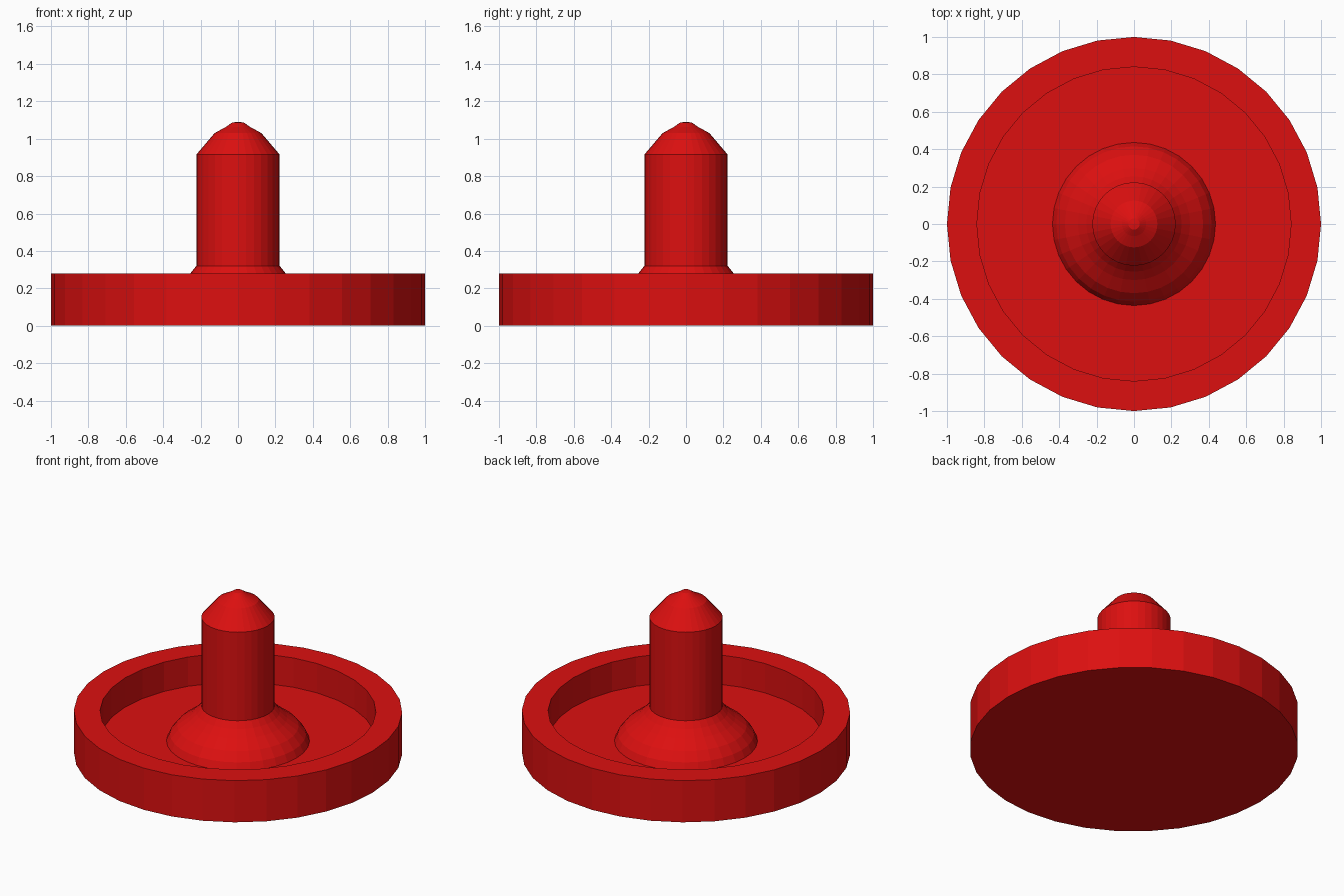
import bpy, bmesh, math

if "Cube" in bpy.data.objects:
    bpy.data.objects.remove(bpy.data.objects["Cube"])

red = bpy.data.materials.new("bright red")
red.diffuse_color = (0.72, 0.005, 0.005, 1)
red.use_nodes = True
red.node_tree.nodes["Principled BSDF"].inputs["Base Color"].default_value = red.diffuse_color


def lathe(name, profile, sides=32):
    """Spin an (r, z) profile about z; points with r = 0 become poles or caps."""
    bm = bmesh.new()
    rings = []
    for r, z in profile:
        if r == 0:
            rings.append([bm.verts.new((0, 0, z))] * sides)
        else:
            rings.append([bm.verts.new((r * math.cos(2 * math.pi * i / sides),
                                        r * math.sin(2 * math.pi * i / sides), z))
                          for i in range(sides)])
    for a, b in zip(rings, rings[1:]):
        for i in range(sides):
            j = (i + 1) % sides
            bm.faces.new(list(dict.fromkeys((a[i], a[j], b[j], b[i]))))
    bmesh.ops.recalc_face_normals(bm, faces=bm.faces)
    mesh = bpy.data.meshes.new(name)
    bm.to_mesh(mesh)
    bm.free()
    mesh.materials.append(red)
    obj = bpy.data.objects.new(name, mesh)
    bpy.context.collection.objects.link(obj)
    return obj


# shallow dish with a raised rim
lathe("dish", [(0, 0), (1, 0), (1, 0.28), (0.84, 0.28), (0.84, 0.083), (0, 0.083)])

# flared foot, stem and rounded tip in one turned piece
lathe("stem", [(0, 0.07), (0.436, 0.07), (0.436, 0.083), (0.415, 0.13), (0.37, 0.185),
               (0.30, 0.238), (0.255, 0.28), (0.223, 0.32), (0.223, 0.915),
               (0.125, 1.03), (0.065, 1.063), (0.03, 1.087), (0, 1.09)])
